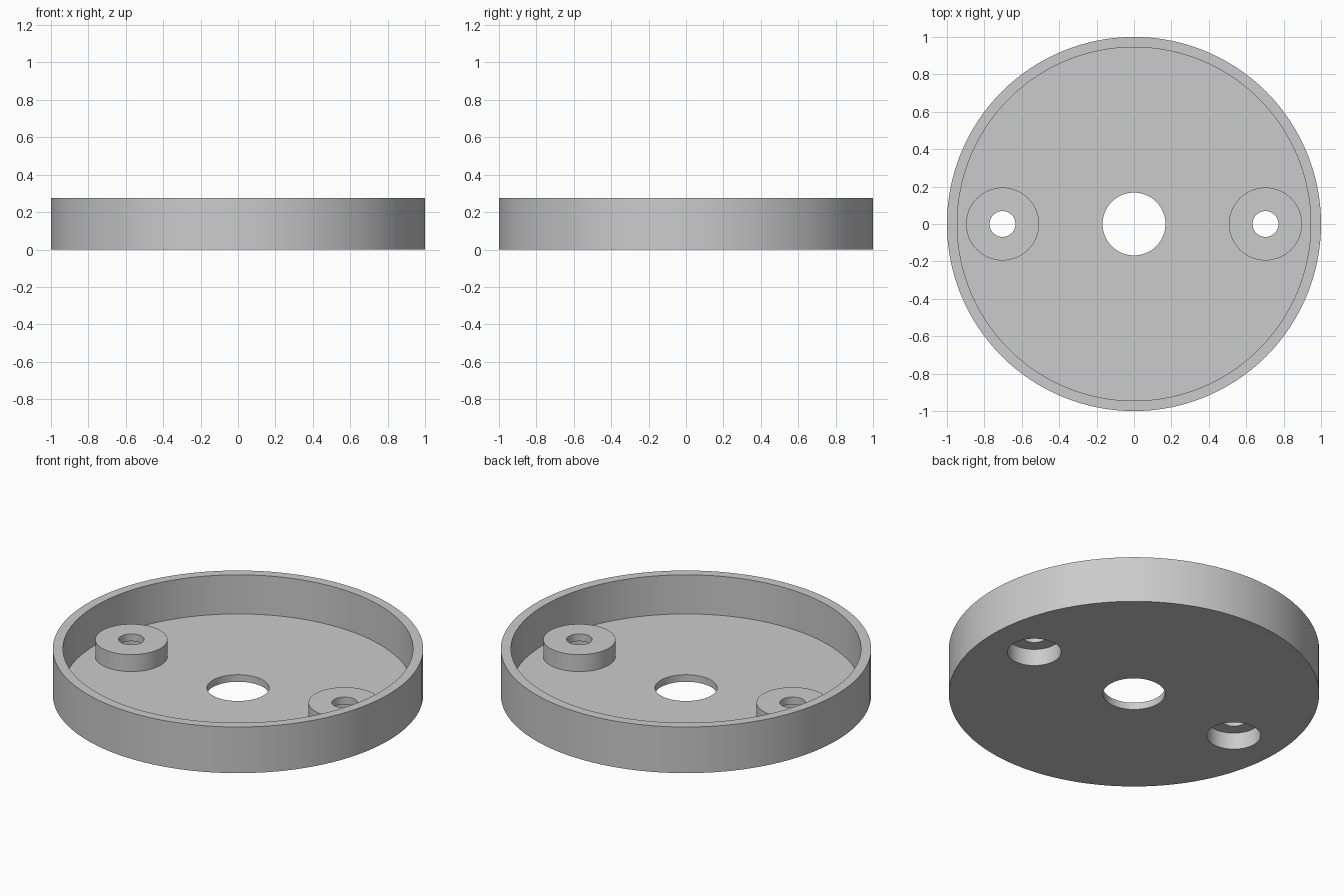
import bpy
import bmesh
from math import radians, tau
from mathutils import Matrix, Vector

cube = bpy.data.objects.get("Cube")
if cube:
    bpy.data.objects.remove(cube, do_unlink=True)

HEIGHT, FLOOR = 0.275, 0.042
BOSS_X, BOSS_TOP, BORE_TOP = 0.703, 0.143, 0.1

grey = bpy.data.materials.new("plain grey")
grey.use_nodes = True
grey.diffuse_color = (0.6, 0.6, 0.6, 1)
grey.node_tree.nodes["Principled BSDF"].inputs["Base Color"].default_value = (0.6, 0.6, 0.6, 1)


def make_object(name, bm):
    bmesh.ops.recalc_face_normals(bm, faces=bm.faces)
    mesh = bpy.data.meshes.new(name)
    bm.to_mesh(mesh)
    bm.free()
    mesh.materials.append(grey)
    obj = bpy.data.objects.new(name, mesh)
    bpy.context.collection.objects.link(obj)
    return obj


def lathe(name, profile, steps):
    """Spin a closed (radius, z) profile about the z axis."""
    bm = bmesh.new()
    verts = [bm.verts.new((r, 0, z)) for r, z in profile]
    edges = [bm.edges.new((a, b)) for a, b in zip(verts, verts[1:] + verts[:1])]
    bmesh.ops.spin(bm, geom=verts + edges, cent=(0, 0, 0), axis=(0, 0, 1),
                   angle=tau, steps=steps, use_merge=True)
    bmesh.ops.remove_doubles(bm, verts=bm.verts, dist=1e-5)
    return make_object(name, bm)


def cylinder(name, radius, x, z0, z1):
    bm = bmesh.new()
    bmesh.ops.create_cone(bm, cap_ends=True, segments=64, radius1=radius, radius2=radius,
                          depth=z1 - z0, matrix=Matrix.Translation(Vector((x, 0, (z0 + z1) / 2))))
    return make_object(name, bm)


def combine(target, tool, operation):
    """Apply a boolean and discard the tool."""
    mod = target.modifiers.new(operation.lower(), "BOOLEAN")
    mod.operation, mod.object, mod.solver = operation, tool, "EXACT"
    bpy.context.view_layer.objects.active = target
    bpy.ops.object.modifier_apply(modifier=mod.name)
    bpy.data.objects.remove(tool, do_unlink=True)


# Shallow round tray with a central opening
tray = lathe("round_tray", [(0.168, 0), (1, 0), (1, HEIGHT), (0.945, HEIGHT),
                            (0.945, FLOOR), (0.168, FLOOR)], 128)

# Two screw bosses, each counterbored from below
for x in (-BOSS_X, BOSS_X):
    combine(tray, cylinder("boss", 0.195, x, FLOOR / 2, BOSS_TOP), "UNION")
    combine(tray, cylinder("counterbore", 0.145, x, -0.1, BORE_TOP), "DIFFERENCE")
    combine(tray, cylinder("screw_hole", 0.069, x, -0.1, HEIGHT), "DIFFERENCE")

# Smooth round walls with crisp rims
bpy.ops.object.select_all(action="DESELECT")
tray.select_set(True)
bpy.context.view_layer.objects.active = tray
bpy.ops.object.shade_smooth_by_angle(angle=radians(30))
